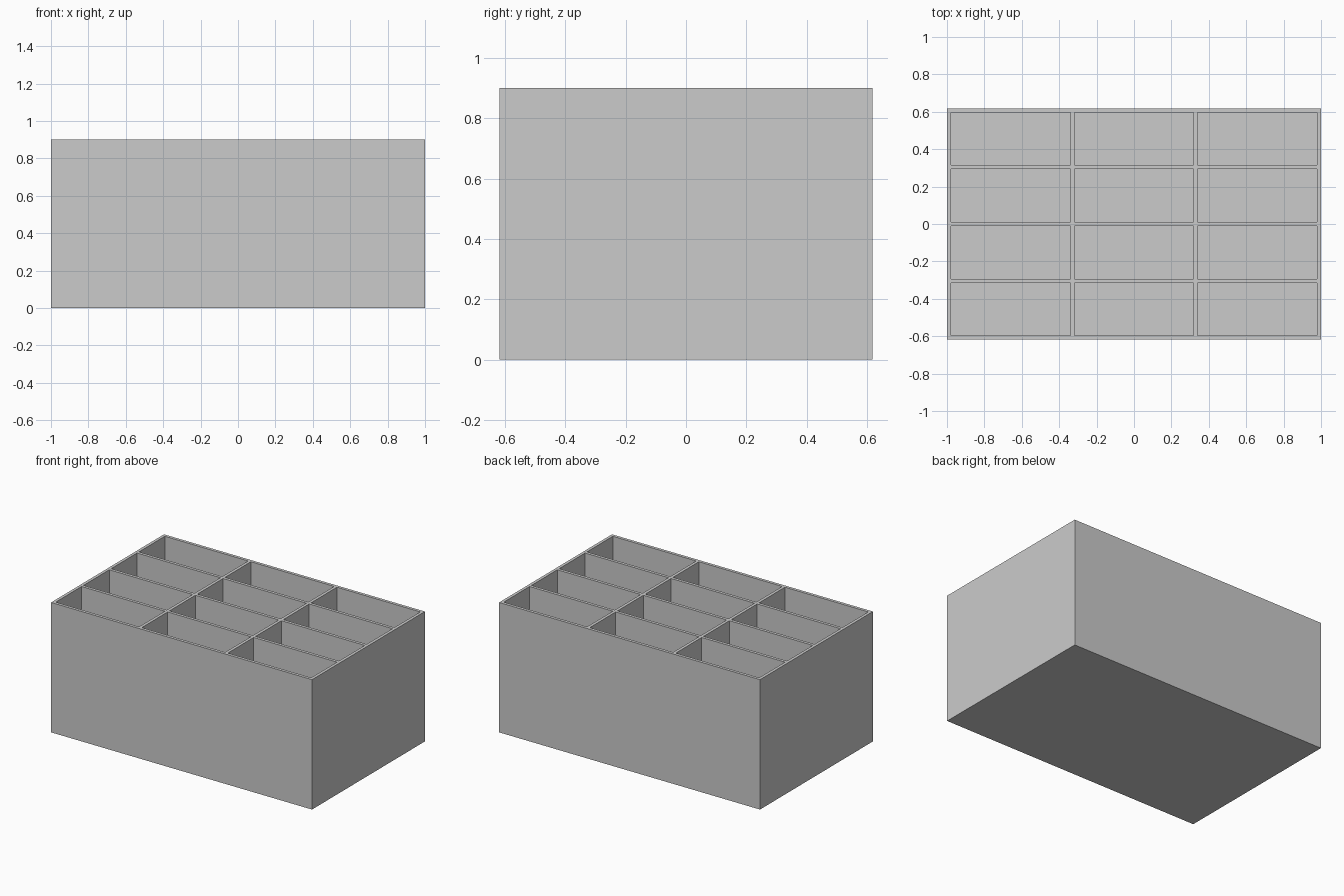
import bpy
import bmesh

cube = bpy.data.objects.get("Cube")
if cube:
    bpy.data.objects.remove(cube, do_unlink=True)

# Overall size, wall thickness and compartment count
WIDTH, DEPTH, HEIGHT = 2.0, 1.236, 0.9
WALL, FLOOR = 0.021, 0.02
COLUMNS, ROWS = 3, 4

grey = bpy.data.materials.new("plain grey")
grey.use_nodes = True
grey.diffuse_color = (0.6, 0.6, 0.6, 1)
grey.node_tree.nodes["Principled BSDF"].inputs["Base Color"].default_value = grey.diffuse_color


def grid_lines(size, count):
    """Wall edges along one axis: wall, cell, wall, cell ... wall."""
    pitch = (size - WALL) / count
    lines = []
    for i in range(count + 1):
        start = -size / 2 + i * pitch
        lines += [start, start + WALL]
    return lines


# Rim: a flat lattice of wall tops with the compartments left out
xs, ys = grid_lines(WIDTH, COLUMNS), grid_lines(DEPTH, ROWS)
bm = bmesh.new()
verts = [[bm.verts.new((x, y, 0)) for y in ys] for x in xs]
for i in range(len(xs) - 1):
    for j in range(len(ys) - 1):
        corners = (verts[i][j], verts[i + 1][j], verts[i + 1][j + 1], verts[i][j + 1])
        face = bm.faces.new(corners)
        face.material_index = 0
        face.tag = i % 2 == 1 and j % 2 == 1

# Sink each compartment floor, then drop the outer sides and close the base
cells = [f for f in bm.faces if f.tag]
outline = [e for e in bm.edges if e.is_boundary]
for f in bm.faces:
    for v in f.verts:
        v.co.z = HEIGHT
for cell in cells:
    cell.tag = False
    sunk = bmesh.ops.extrude_discrete_faces(bm, faces=[cell])["faces"][0]
    rim = [v.co.copy() for v in sunk.verts]
    top = [min((v for column in verts for v in column), key=lambda v: (v.co - p).length) for p in rim]
    low = list(sunk.verts)
    for v in low:
        v.co.z = FLOOR
    # Compartment walls
    for k in range(4):
        n = (k + 1) % 4
        quad = (top[k], top[n], low[n], low[k])
        if not bm.faces.get(quad):
            bm.faces.new(quad)
sides = bmesh.ops.extrude_edge_only(bm, edges=outline)["geom"]
for v in sides:
    if isinstance(v, bmesh.types.BMVert):
        v.co.z = 0
bmesh.ops.holes_fill(bm, edges=[e for e in bm.edges if e.is_boundary])
bmesh.ops.dissolve_limit(bm, angle_limit=0.01, verts=bm.verts[:], edges=bm.edges[:])
bmesh.ops.recalc_face_normals(bm, faces=bm.faces[:])

mesh = bpy.data.meshes.new("divided_box")
bm.to_mesh(mesh)
bm.free()
mesh.materials.append(grey)
box = bpy.data.objects.new("divided_box", mesh)
bpy.context.collection.objects.link(box)
